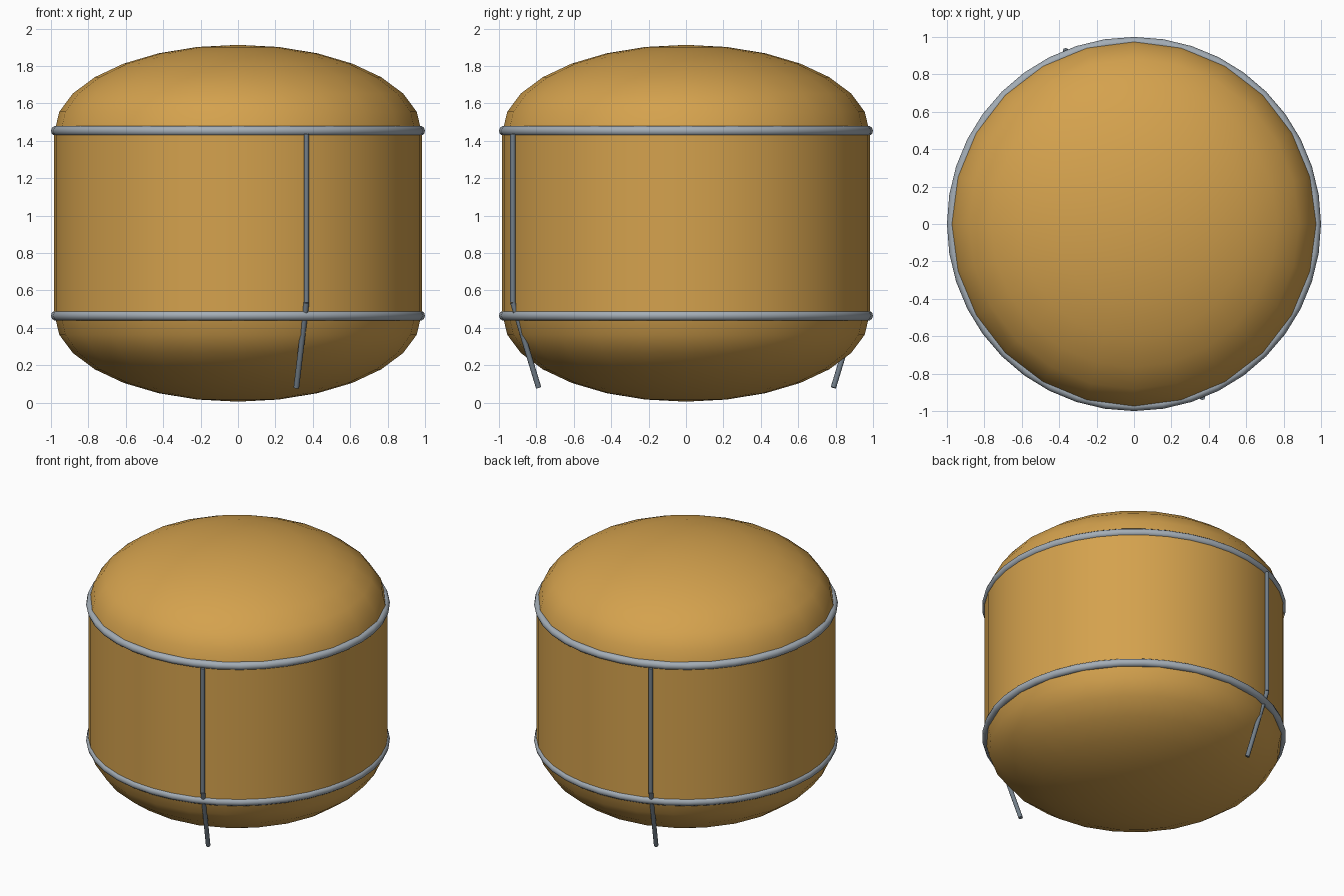
import bpy
import bmesh
import math
from mathutils import Vector, Matrix

cube = bpy.data.objects.get("Cube")
if cube:
    bpy.data.objects.remove(cube, do_unlink=True)


def material(name, rgb):
    mat = bpy.data.materials.new(name)
    mat.use_nodes = True
    mat.diffuse_color = (*rgb, 1)
    mat.node_tree.nodes["Principled BSDF"].inputs["Base Color"].default_value = (*rgb, 1)
    return mat


ochre = material("ochre paint", (0.66, 0.36, 0.075))
light_steel = material("light steel", (0.37, 0.42, 0.47))
dark_steel = material("dark steel", (0.17, 0.21, 0.25))

LOW, HIGH = 0.465, 1.453      # heights of the two seams
DOME_HEIGHT = 0.46


def finish(bm, name, mat):
    mesh = bpy.data.meshes.new(name)
    bm.to_mesh(mesh)
    bm.free()
    obj = bpy.data.objects.new(name, mesh)
    bpy.context.collection.objects.link(obj)
    mesh.materials.append(mat)
    bpy.ops.object.select_all(action="DESELECT")
    obj.select_set(True)
    bpy.context.view_layer.objects.active = obj
    bpy.ops.object.shade_smooth_by_angle(angle=math.radians(50))
    return obj


def dome(name, z, side):
    """Half of a flattened sphere, bulging up (side 1) or down (side -1)."""
    bm = bmesh.new()
    bmesh.ops.create_uvsphere(bm, u_segments=24, v_segments=14, radius=1)
    hidden = [v for v in bm.verts if v.co.z * side < -0.01]
    bmesh.ops.delete(bm, geom=hidden, context="VERTS")
    bmesh.ops.scale(bm, vec=(0.98, 0.98, DOME_HEIGHT), verts=bm.verts)
    bmesh.ops.translate(bm, vec=(0, 0, z), verts=bm.verts)
    return finish(bm, name, ochre)


def band(name, z):
    """Round hoop covering a seam."""
    bpy.ops.mesh.primitive_torus_add(
        major_segments=40, minor_segments=10,
        major_radius=0.972, minor_radius=0.028, location=(0, 0, z))
    obj = bpy.context.object
    obj.name = name
    obj.data.materials.append(light_steel)
    bpy.ops.object.shade_smooth_by_angle(angle=math.radians(50))


def rod(name, start, end, radius=0.015):
    """Thin cylinder between two points."""
    start, end = Vector(start), Vector(end)
    axis = end - start
    bm = bmesh.new()
    bmesh.ops.create_cone(
        bm, cap_ends=True, segments=10, radius1=radius, radius2=radius,
        depth=axis.length,
        matrix=Matrix.Translation((start + end) / 2)
        @ axis.to_track_quat("Z", "Y").to_matrix().to_4x4())
    return finish(bm, name, dark_steel)


# Tank shell
bm = bmesh.new()
bmesh.ops.create_cone(
    bm, cap_ends=False, segments=40, radius1=0.985, radius2=0.985,
    depth=HIGH - LOW, matrix=Matrix.Translation((0, 0, (LOW + HIGH) / 2)))
finish(bm, "tank_wall", ochre)
dome("top_dome", HIGH, 1)
dome("bottom_dome", LOW, -1)

# Seam hoops
band("top_band", HIGH)
band("bottom_band", LOW)

# Pipes on opposite sides: a straight run, then a drop leaning inwards
for label, sign in (("front", 1), ("back", -1)):
    top = (0.366 * sign, -0.926 * sign, 1.436)
    bend = (top[0], top[1], 0.535)
    foot = (0.312 * sign, -0.788 * sign, 0.08)
    rod(label + "_pipe", top, bend)
    rod(label + "_pipe_outlet", bend, foot)
